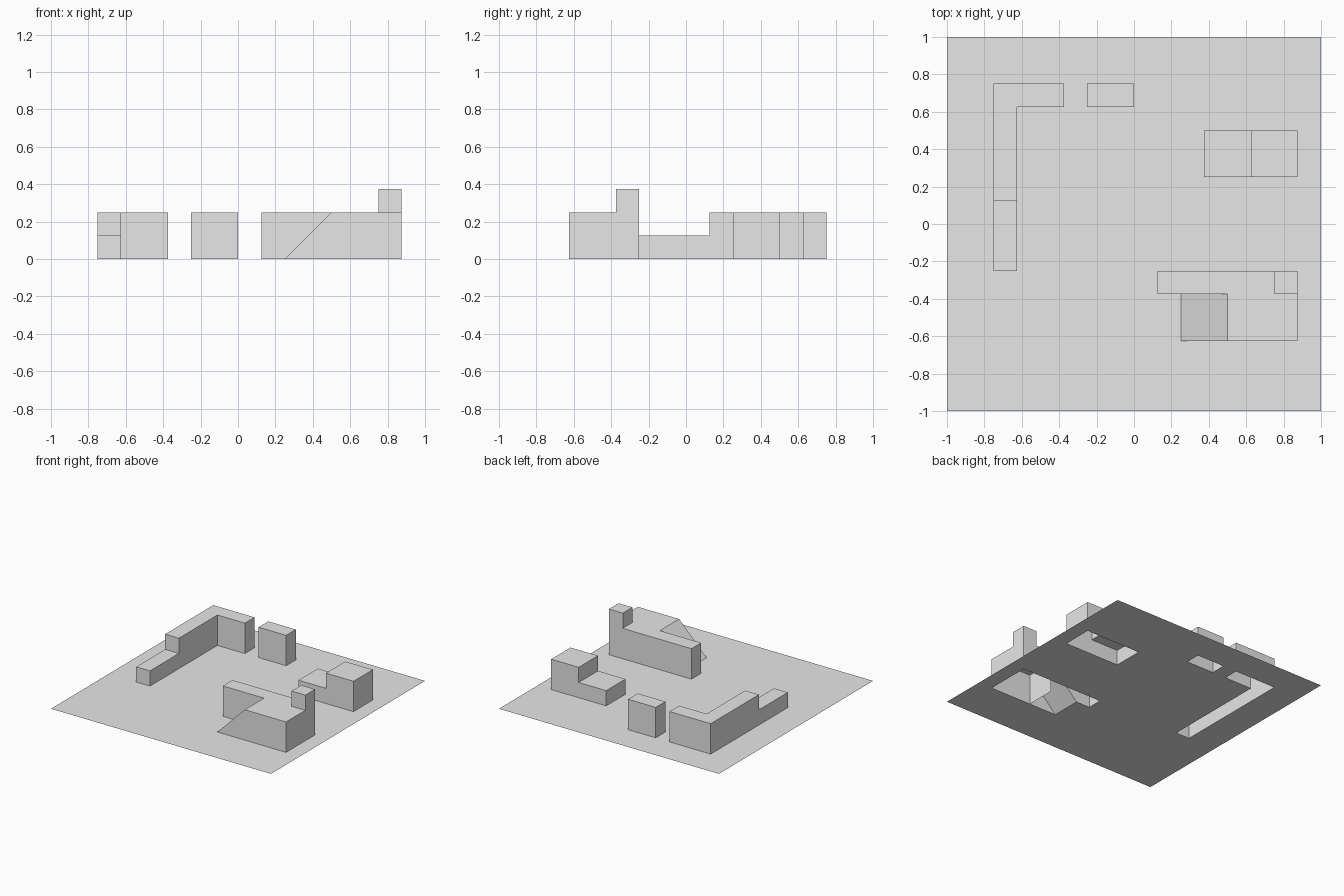
import bpy
import bmesh

CELL = 0.125   # everything sits on a square grid of this size
HALF = 8       # cells from the centre to the edge of the ground

cube = bpy.data.objects.get("Cube")
if cube:
    bpy.data.objects.remove(cube, do_unlink=True)

grey = bpy.data.materials.new("plain_grey")
grey.use_nodes = True
grey.diffuse_color = (0.8, 0.8, 0.8, 1)
grey.node_tree.nodes["Principled BSDF"].inputs["Base Color"].default_value = grey.diffuse_color


def finish(name, bm):
    bmesh.ops.remove_doubles(bm, verts=bm.verts, dist=1e-4)
    mesh = bpy.data.meshes.new(name)
    bm.to_mesh(mesh)
    bm.free()
    mesh.materials.append(grey)
    obj = bpy.data.objects.new(name, mesh)
    bpy.context.collection.objects.link(obj)
    return obj


def block(x0, x1, y0, y1, height):
    """Cells of a rectangle, each with its height as a function of x."""
    rise = height if callable(height) else (lambda x: height)
    return {(i, j): rise for i in range(x0, x1) for j in range(y0, y1)}


def flat(x):
    return 0


def add_face(bm, points):
    """Add a face from grid points, skipping repeated ones."""
    unique = list(dict.fromkeys(points))
    if len(unique) > 2:
        bm.faces.new([bm.verts.new([c * CELL for c in p]) for p in unique])


def shell(name, cells):
    """Raise cells from the ground: tops and outer walls, open below."""
    bm = bmesh.new()
    for (i, j), rise in cells.items():
        corners = [(i, j), (i + 1, j), (i + 1, j + 1), (i, j + 1)]
        add_face(bm, [(x, y, rise(x)) for x, y in corners])
        sides = [(0, -1), (1, 0), (0, 1), (-1, 0)]
        for k, (dx, dy) in enumerate(sides):
            a, b = corners[k], corners[(k + 1) % 4]
            low = cells.get((i + dx, j + dy), flat)
            if rise(a[0]) + rise(b[0]) > low(a[0]) + low(b[0]):
                add_face(bm, [(*b, rise(b[0])), (*a, rise(a[0])),
                              (*a, low(a[0])), (*b, low(b[0]))])
    return finish(name, bm)


# Corner wall with a low end
corner_wall = {**block(-6, -5, -2, 1, 1),
               **block(-6, -5, 1, 6, 2),
               **block(-5, -3, 5, 6, 2)}

# Short free-standing wall
short_wall = block(-2, 0, 5, 6, 2)

# Two-step block
stepped_block = {**block(3, 5, 2, 4, 1), **block(5, 7, 2, 4, 2)}

# Platform with back wall, corner post and ramp
platform = {**block(1, 6, -3, -2, 2),
            **block(6, 7, -3, -2, 3),
            **block(4, 7, -5, -3, 2),
            **block(2, 4, -5, -3, lambda x: x - 2)}

parts = {"corner_wall": corner_wall, "short_wall": short_wall,
         "stepped_block": stepped_block, "ramp_platform": platform}
for name, cells in parts.items():
    shell(name, cells)

# Upright panel under the top of the ramp
bm = bmesh.new()
add_face(bm, [(4, -3, 0), (4, -3, 2), (4, -5, 2), (4, -5, 0)])
finish("ramp_backing", bm)

# Ground sheet, open beneath every raised part
covered = set().union(*parts.values())
ground = {c: h for c, h in block(-HALF, HALF, -HALF, HALF, 0).items()
          if c not in covered}
shell("ground", ground)
